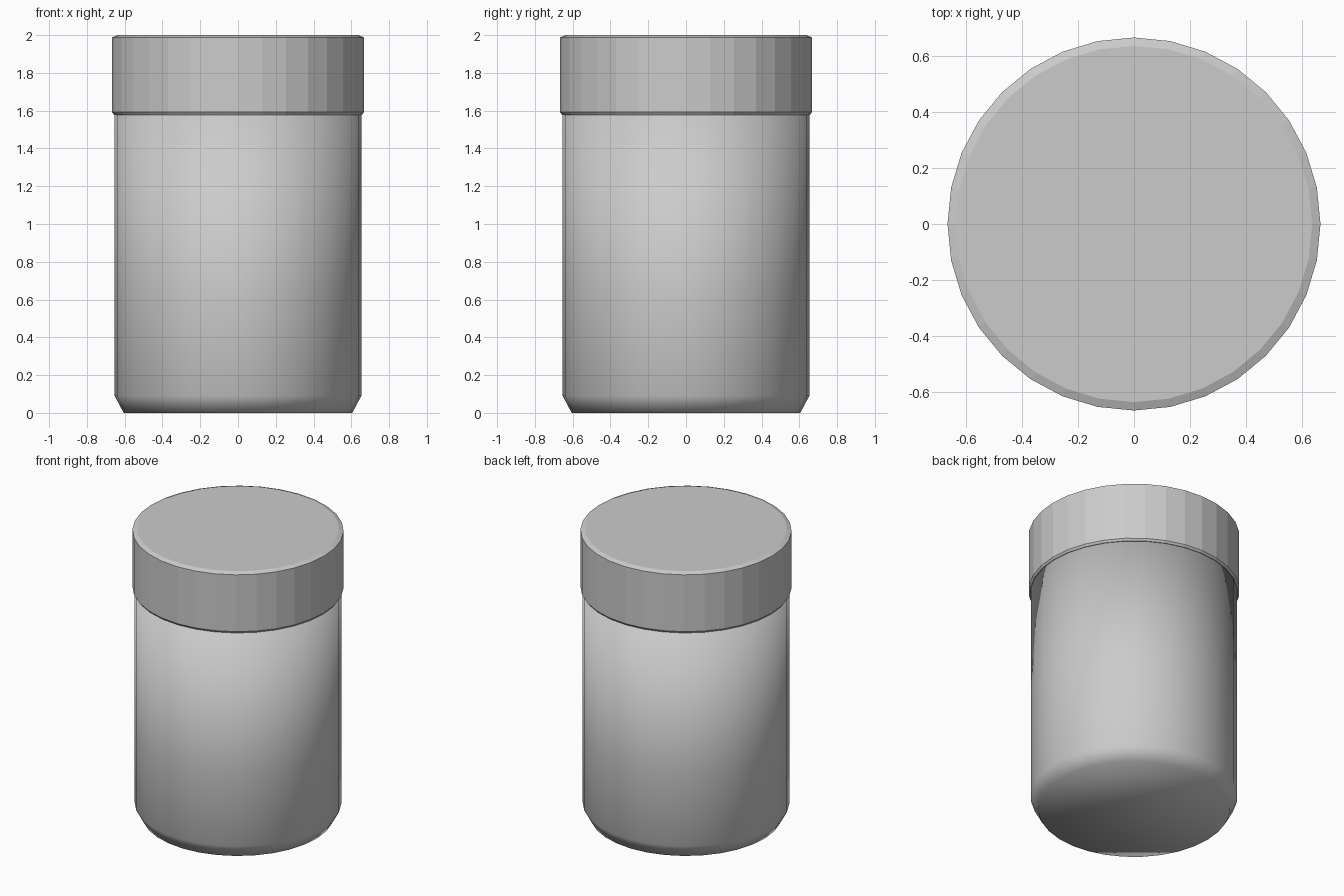
import bpy, bmesh
from math import cos, sin, tau

if "Cube" in bpy.data.objects:
    bpy.data.objects.remove(bpy.data.objects["Cube"])

SIDES = 32


def lathe(name, profile, smooth):
    """Closed solid of revolution from (radius, height) rings, bottom to top."""
    bm = bmesh.new()
    rings = [[bm.verts.new((r * cos(tau * i / SIDES), r * sin(tau * i / SIDES), z))
              for i in range(SIDES)] for r, z in profile]
    for low, high in zip(rings, rings[1:]):
        for i in range(SIDES):
            j = (i + 1) % SIDES
            bm.faces.new((low[i], low[j], high[j], high[i]))
    bm.faces.new(rings[0][::-1])
    bm.faces.new(rings[-1])
    for face in bm.faces:
        face.smooth = smooth
    mesh = bpy.data.meshes.new(name)
    bm.to_mesh(mesh)
    bm.free()
    obj = bpy.data.objects.new(name, mesh)
    bpy.context.collection.objects.link(obj)
    return obj


# Smooth jar body with chamfered foot, tucked slightly into the lid
lathe("jar_body", [(0.605, 0), (0.653, 0.09), (0.653, 0.6), (0.653, 1.6)], True)

# Faceted lid with small chamfers at both rims
lathe("jar_lid", [(0.657, 1.578), (0.667, 1.592), (0.667, 1.988), (0.637, 2.0)], False)
